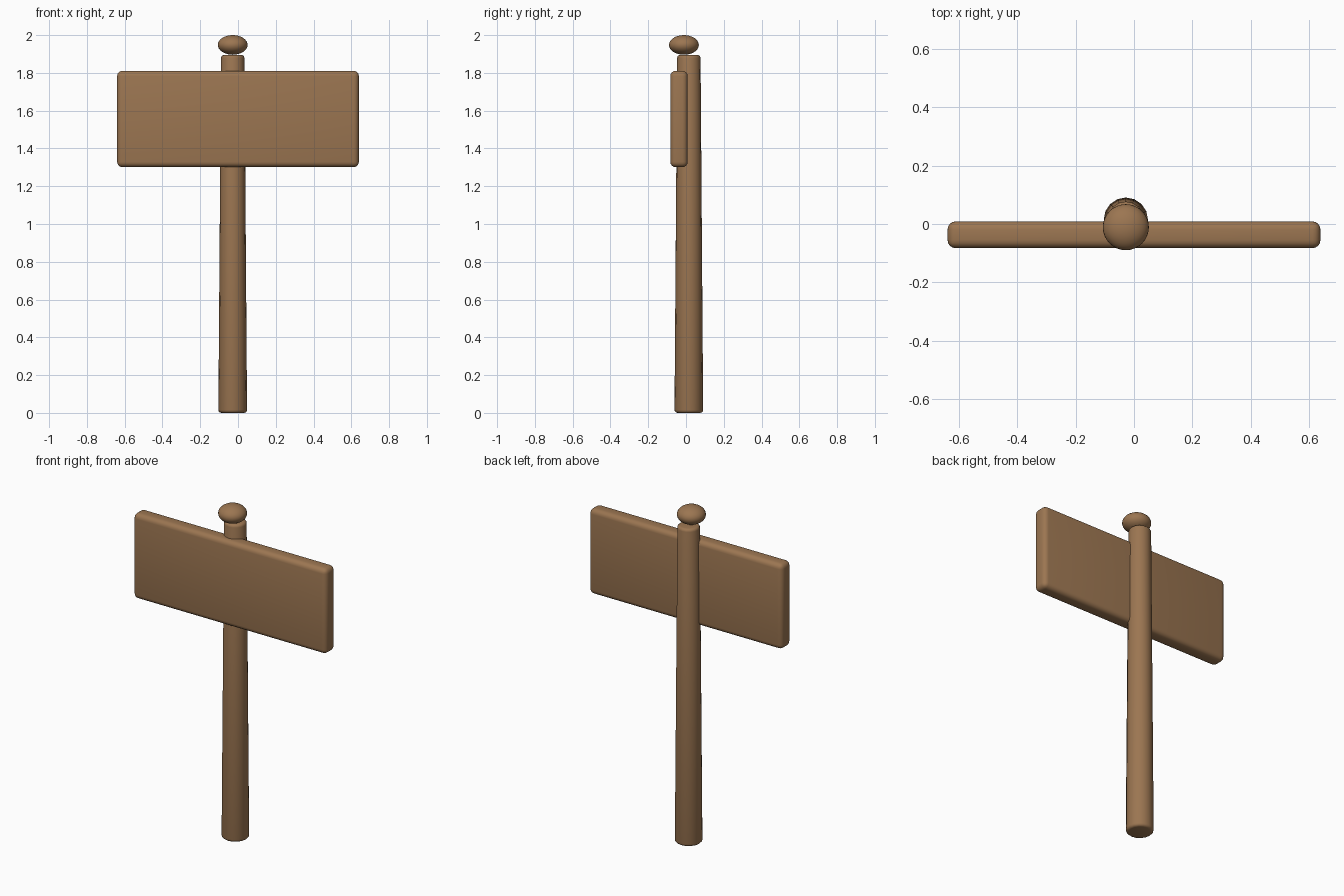
import bpy
import math

if "Cube" in bpy.data.objects:
    bpy.data.objects.remove(bpy.data.objects["Cube"])

wood = bpy.data.materials.new("brown wood")
wood.diffuse_color = (0.33, 0.18, 0.083, 1)
wood.use_nodes = True
wood.node_tree.nodes["Principled BSDF"].inputs["Base Color"].default_value = wood.diffuse_color


def finish(name, bevel=0.0, segments=3):
    """Name, colour, round and smooth the active part."""
    ob = bpy.context.object
    ob.name = name
    ob.data.materials.append(wood)
    bpy.ops.object.transform_apply(location=False, rotation=False, scale=True)
    if bevel:
        mod = ob.modifiers.new("rounded edges", 'BEVEL')
        mod.width = bevel
        mod.segments = segments
        mod.limit_method = 'ANGLE'
        mod.angle_limit = math.radians(50)
        bpy.ops.object.modifier_apply(modifier=mod.name)
    bpy.ops.object.shade_smooth_by_angle(angle=math.radians(40))
    return ob


# Tapered round post
bpy.ops.mesh.primitive_cone_add(vertices=16, radius1=0.076, radius2=0.062,
                                depth=1.895, location=(-0.028, 0.015, 0.9475))
finish("post", 0.016)

# Rounded sign board, set into the front of the post
bpy.ops.mesh.primitive_cube_add(size=1, location=(0, -0.037, 1.556))
bpy.context.object.scale = (1.28, 0.092, 0.51)
finish("sign_board", 0.028, 4)

# Flattened knob on top of the post
bpy.ops.mesh.primitive_uv_sphere_add(segments=32, ring_count=16, radius=1,
                                     location=(-0.028, -0.011, 1.948))
bpy.context.object.scale = (0.079, 0.079, 0.052)
finish("knob")
